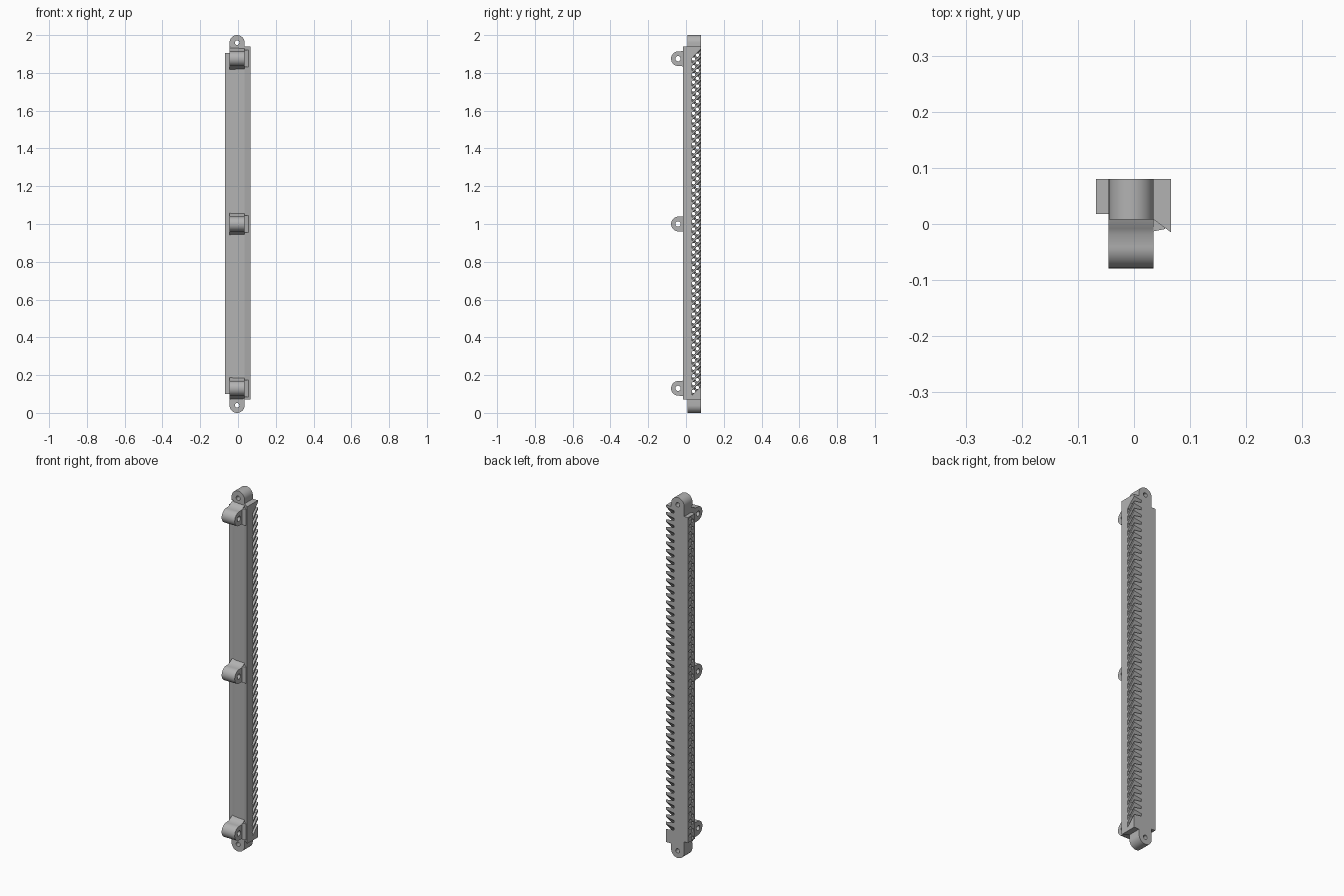
import bpy, bmesh, math
from mathutils import Vector

if "Cube" in bpy.data.objects:
    bpy.data.objects.remove(bpy.data.objects["Cube"], do_unlink=True)

grey = bpy.data.materials.new("plain grey")
grey.use_nodes = True
COLOR = (0.45, 0.45, 0.45, 1)
grey.diffuse_color = COLOR
grey.node_tree.nodes["Principled BSDF"].inputs["Base Color"].default_value = COLOR

# axis -> function placing a 2D profile point and a depth in space
PLACE = {
    "x": lambda a, b, d: Vector((d, a, b)),
    "y": lambda a, b, d: Vector((a, d, b)),
    "z": lambda a, b, d: Vector((a, b, d)),
}


def prism(bm, axis, profile, start, end, end_profile=None):
    """Loft a closed profile along an axis, optionally to a second profile."""
    place = PLACE[axis]
    low = [bm.verts.new(place(a, b, start)) for a, b in profile]
    high = [bm.verts.new(place(a, b, end)) for a, b in end_profile or profile]
    faces = [bm.faces.new(low), bm.faces.new(high)]
    for i in range(len(low)):
        j = (i + 1) % len(low)
        faces.append(bm.faces.new((low[i], low[j], high[j], high[i])))
    bmesh.ops.recalc_face_normals(bm, faces=faces)


def finish(name, bm):
    mesh = bpy.data.meshes.new(name)
    bm.to_mesh(mesh)
    bm.free()
    mesh.materials.append(grey)
    ob = bpy.data.objects.new(name, mesh)
    bpy.context.collection.objects.link(ob)
    return ob


def solid(name, *args):
    bm = bmesh.new()
    prism(bm, *args)
    return finish(name, bm)


def arc(a, b, r, begin, stop, n):
    angles = [math.radians(begin + (stop - begin) * i / n) for i in range(n + 1)]
    return [(a + r * math.cos(t), b + r * math.sin(t)) for t in angles]


def activate(ob):
    bpy.ops.object.select_all(action="DESELECT")
    ob.select_set(True)
    bpy.context.view_layer.objects.active = ob


def cut(ob, cutter):
    activate(ob)
    mod = ob.modifiers.new("cut", "BOOLEAN")
    mod.operation = "DIFFERENCE"
    mod.solver = "EXACT"
    mod.object = cutter
    bpy.ops.object.modifier_apply(modifier=mod.name)


def drill(ob, axis, a, b, r, start, end):
    cutter = solid("drill", axis, arc(a, b, r, 0, 360, 24)[:-1], start, end)
    cut(ob, cutter)
    bpy.data.objects.remove(cutter, do_unlink=True)


def smooth(ob):
    activate(ob)
    bpy.ops.object.shade_smooth_by_angle(angle=math.radians(30))


LEFT, RIGHT, BACK, FRONT = -0.045, 0.035, 0.08, 0.008

# Long body with a shallow trough in front, and the thinner side flange
body = solid("body", "z", [(LEFT, BACK), (0.066, BACK), (0.066, -0.015),
                           (RIGHT, FRONT), (-0.03, 0.012), (LEFT, 0.018)], 0.07, 1.94)
flange = solid("side_flange", "z", [(-0.068, BACK), (LEFT, BACK),
                                    (LEFT, 0.018), (-0.068, 0.018)], 0.1, 1.905)

# Slanted tapering comb slots, with two staggered rows of through holes
COUNT = 44
PITCH = 1.8 / COUNT
slots, holes = bmesh.new(), bmesh.new()


def slot_profile(z, half):
    y0, y1 = 0.031, 0.095
    rise = PITCH / 2 / 0.02
    mid = [(y, z + (y - 0.04) * rise) for y in (y0, y1)]
    return [(mid[0][0], mid[0][1] - half), (mid[1][0], mid[1][1] - half),
            (mid[1][0], mid[1][1] + half), (mid[0][0], mid[0][1] + half)]


for i in range(COUNT):
    z = 0.1 + (i + 0.35) * PITCH
    prism(slots, "x", slot_profile(z, 0.006), 0.018, 0.075, slot_profile(z, 0.015))
    for y, dz in ((0.04, 0), (0.06, PITCH / 2)):
        prism(holes, "x", arc(y, z + dz, 0.0095, 0, 360, 8)[:-1], -0.09, 0.075)

slot_cutter = finish("slot_cutter", slots)
hole_cutter = finish("hole_cutter", holes)
cut(body, slot_cutter)
cut(body, hole_cutter)
cut(flange, hole_cutter)
for cutter in (slot_cutter, hole_cutter):
    bpy.data.objects.remove(cutter, do_unlink=True)

# Rounded mounting tabs at both ends
MID = (LEFT + RIGHT) / 2
for name, z, root, begin in (("top_tab", 1.96, 1.94, 0), ("bottom_tab", 0.04, 0.07, 180)):
    profile = arc(MID, z, 0.04, begin, begin + 180, 20)
    profile += [(profile[-1][0], root), (profile[0][0], root)]
    tab = solid(name, "y", profile, FRONT, BACK)
    drill(tab, "y", MID, z, 0.012, -0.05, 0.15)
    smooth(tab)

# Hinge lugs in front, flared at the root and braced against the raised lip
for name, z in (("lower", 0.13), ("middle", 1.0), ("upper", 1.875)):
    profile = [(0.02, z + 0.058), (0.008, z + 0.055), (-0.008, z + 0.046), (-0.018, z + 0.04)]
    profile += arc(-0.04, z, 0.039, 90, 270, 20)
    profile += [(-0.018, z - 0.04), (-0.008, z - 0.046), (0.008, z - 0.055), (0.02, z - 0.058)]
    lug = solid(name + "_lug", "x", profile, LEFT, RIGHT)
    drill(lug, "x", -0.042, z, 0.014, -0.1, 0.1)
    smooth(lug)
    solid(name + "_lug_brace", "z", [(RIGHT, 0.01), (RIGHT, -0.013),
                                     (0.055, -0.009), (0.055, 0.002)], z - 0.045, z + 0.045)
